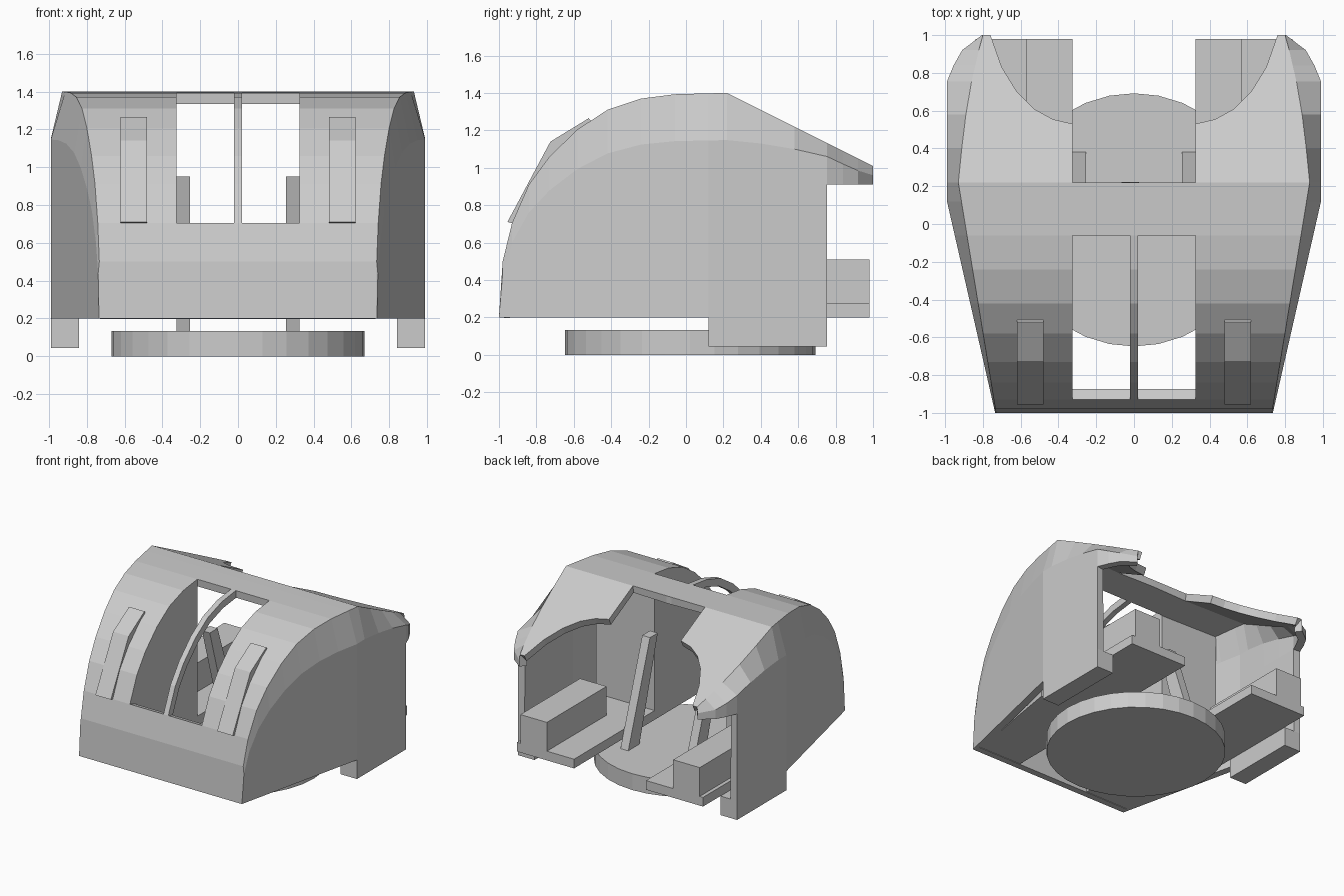
import bpy, bmesh

if "Cube" in bpy.data.objects:
    bpy.data.objects.remove(bpy.data.objects["Cube"])

def finish(name, bm, mirror=False, solid=0):
    me = bpy.data.meshes.new(name)
    bm.to_mesh(me)
    bm.free()
    ob = bpy.data.objects.new(name, me)
    bpy.context.collection.objects.link(ob)
    if mirror:
        m = ob.modifiers.new("Mirror", 'MIRROR')
        m.use_clip = True
    if solid:
        s = ob.modifiers.new("Solidify", 'SOLIDIFY')
        s.thickness = solid
        s.offset = -1
    return ob

def extrude_yz(name, profile, x0, x1):
    """Side profile (y, z) extruded across x, mirrored to both sides."""
    bm = bmesh.new()
    f = bm.faces.new([bm.verts.new((x0, y, z)) for y, z in profile])
    ext = bmesh.ops.extrude_face_region(bm, geom=[f])['geom']
    for v in ext:
        if isinstance(v, bmesh.types.BMVert):
            v.co.x = x1
    bmesh.ops.recalc_face_normals(bm, faces=bm.faces)
    return finish(name, bm, True)

def box(name, x0, x1, y0, y1, z0, z1):
    return extrude_yz(name, [(y0, z0), (y1, z0), (y1, z1), (y0, z1)], x0, x1)

FRONT = [(-1, .2), (-.98, .5), (-.93, .705), (-.84, .91), (-.73, 1.06), (-.58, 1.205),
         (-.42, 1.31), (-.24, 1.37), (-.06, 1.393), (.12, 1.398), (.22, 1.4)]
WIN_X, BAR_X = .325, .022

def roof_z(y):
    return 1.4 - .5 * (y - .22)

# Shell: half cross-sections lofted from front to back, then mirrored
rows = []
for y, z in FRONT:
    xr = .73 + .2 * (y + 1) / 1.22
    xs = min(.99, .735 + .255 * (y + 1) / 1.12)
    h = z - .2
    rows.append([(0, y, z), (BAR_X, y, z), (WIN_X, y, z), (xr, y, z),
                 (xs, y, .2 + .79 * h), (xs, y, .2 + .59 * h), (xs, y, .2)])
# Rear wings: outer (y, roof x, side x, mid z) paired with the curved inner edge (x, y)
REAR = [(.4, .912, .99, 1.13, .325, .53), (.58, .89, .99, 1.1, .43, .555),
        (.755, .86, .99, 1.06, .53, .61), (.84, .84, .955, 1.02, .62, .7),
        (.92, .822, .91, .985, .70, .83), (1.0, .80, .805, .96, .76, 1.0)]
for y, xr, xs, zm, xi, yi in REAR:
    rows.append([None, None, (xi, yi, roof_z(yi)), (xr, y, roof_z(y)),
                 (xs, y, zm), (xs, y, .91), (xs, y, .2) if y < .8 else None])
bm = bmesh.new()
grid = [[bm.verts.new(p) if p else None for p in r] for r in rows]
for i in range(len(grid) - 1):
    for c in range(6):
        if c == 1 and 2 <= i < 8:
            continue  # window opening
        q = [grid[i][c], grid[i][c + 1], grid[i + 1][c + 1], grid[i + 1][c]]
        if all(q):
            bm.faces.new(q)
bmesh.ops.remove_doubles(bm, verts=bm.verts, dist=.0002)
loose = [v for v in bm.verts if not v.link_faces]
bmesh.ops.delete(bm, geom=loose, context='VERTS')
finish("shell", bm, True, .06)

# Closed side compartments flanking the windows
bm = bmesh.new()
secs = []
for y, z in FRONT[:9]:
    xo = .70 + .2 * (y + 1) / 1.22
    yy, zt = y + (.03 if y < -.5 else 0), max(z - .03, .21)
    secs.append([bm.verts.new(p) for p in
                 ((WIN_X, yy, .2), (xo, yy, .2), (xo, yy, zt), (WIN_X, yy, zt))])
for a, b in zip(secs, secs[1:]):
    for k in range(4):
        n = (k + 1) % 4
        bm.faces.new([a[k], a[n], b[n], b[k]])
bm.faces.new(secs[0])
bm.faces.new(secs[-1])
bmesh.ops.recalc_face_normals(bm, faces=bm.faces)
finish("side_compartment", bm, True)

# Raised strips on the curved front
extrude_yz("front_strip", [(-.955, .71), (-.725, 1.14), (-.52, 1.265), (-.5, 1.24),
                           (-.6, 1.14), (-.8, .9), (-.91, .7)], .48, .62)

# Lower skirts, floor plates and rear consoles
box("side_skirt", .84, .99, .12, .755, .045, .2)
box("floor_plate", WIN_X, .84, -.06, .98, .2, .275)
box("console", .57, .81, .21, .98, .2, .51)

# Leaning posts standing on the turntable
extrude_yz("leaning_post", [(.24, .12), (.385, .12), (.1, .95), (0, .95)], .255, WIN_X)

# Turntable disc
bpy.ops.mesh.primitive_cylinder_add(vertices=32, radius=.67, depth=.133,
                                    location=(0, .022, .0665))
bpy.context.object.name = "turntable"
